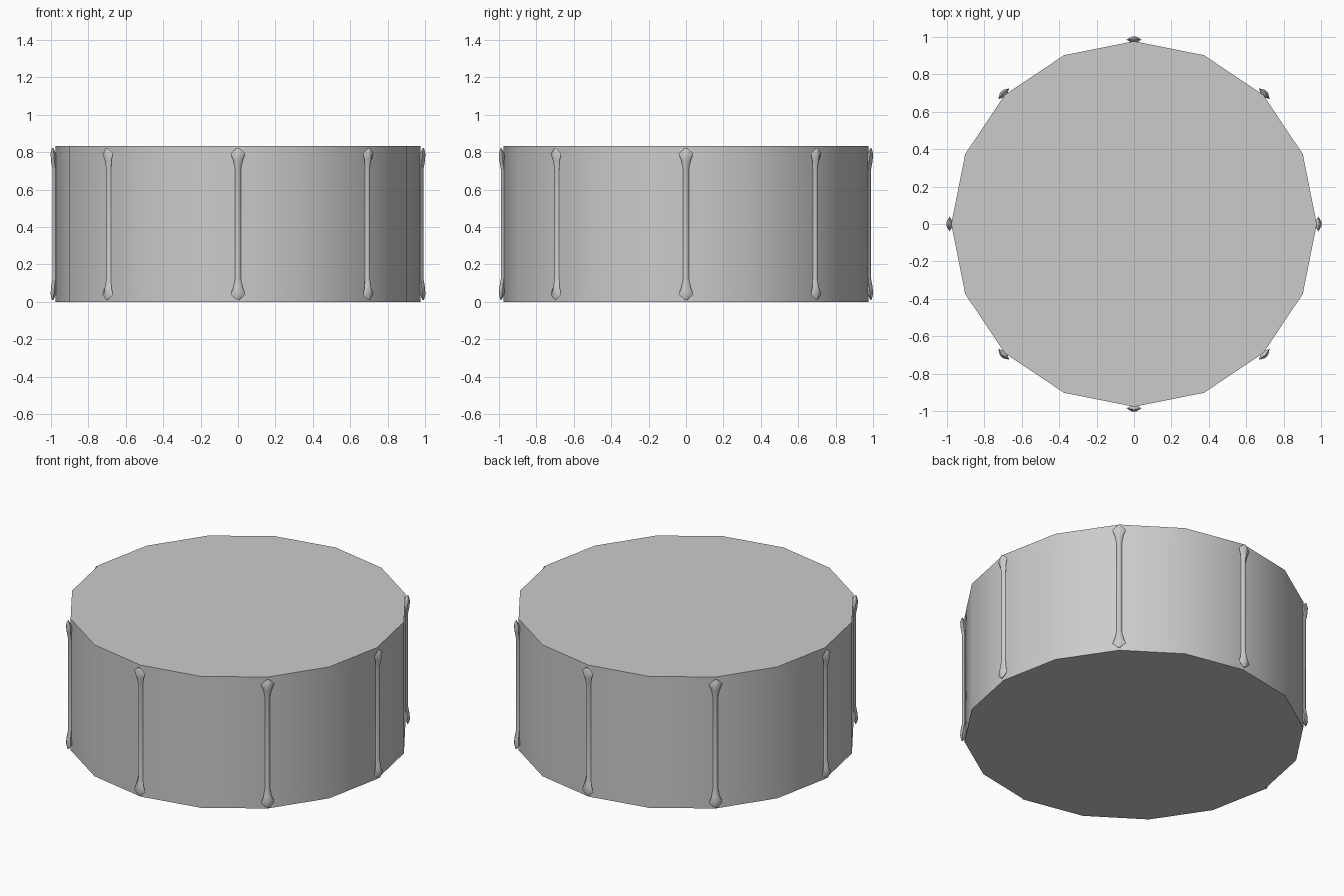
import bpy, bmesh
from math import sin, cos, pi

if "Cube" in bpy.data.objects:
    bpy.data.objects.remove(bpy.data.objects["Cube"])

SIDES, R, H = 16, 0.975, 0.832
# hoop depth varies slightly around the drum (repeats every quarter turn)
DEPTH = [0.053, 0.063, 0.076, 0.063]


def finish(bm, name, angle=40):
    bmesh.ops.recalc_face_normals(bm, faces=bm.faces)
    me = bpy.data.meshes.new(name)
    bm.to_mesh(me)
    bm.free()
    ob = bpy.data.objects.new(name, me)
    bpy.context.collection.objects.link(ob)
    bpy.ops.object.select_all(action='DESELECT')
    bpy.context.view_layer.objects.active = ob
    ob.select_set(True)
    bpy.ops.object.shade_smooth_by_angle(angle=angle * pi / 180)
    return ob


def bridge(bm, a, b):
    n = len(a)
    for i in range(n):
        bm.faces.new((a[i], a[(i + 1) % n], b[(i + 1) % n], b[i]))


def hoop_z(i):
    return H - DEPTH[i % 4]


def lower_z(i):
    return DEPTH[i % 4] + 0.003


# drum body in three bands: bottom hoop with skin, shell, top hoop with skin
def band(name, z_low, z_high, cap=None):
    bm = bmesh.new()
    rings = []
    for zf in (z_low, z_high):
        rings.append([bm.verts.new((R * cos(2 * pi * i / SIDES),
                                    R * sin(2 * pi * i / SIDES), zf(i)))
                      for i in range(SIDES)])
    bridge(bm, *rings)
    if cap is not None:
        bm.faces.new(rings[cap])
    ob = finish(bm, name)
    # an open band has no inside, so make sure its faces point outwards
    side = ob.data.polygons[0]
    if side.normal.x * side.center.x + side.normal.y * side.center.y < 0:
        ob.data.flip_normals()


band("bottom_hoop", lambda i: 0.0, lower_z, 0)
band("shell", lower_z, hoop_z)
band("top_hoop", hoop_z, lambda i: H, 1)

# tension rod half profile from the top tip: (z, half width, inner r, outer r)
TOP = [(0.822, 0.006, 0.986, 0.992),
       (0.792, 0.040, 0.972, 1.000),
       (0.755, 0.025, 0.968, 0.998),
       (0.705, 0.015, 0.964, 0.989)]
PROFILE = TOP + [(H - z, w, a, b) for z, w, a, b in reversed(TOP)]


def tension_rod(k):
    bm = bmesh.new()
    c, s = cos(k * pi / 4), sin(k * pi / 4)
    rings = []
    for z, w, r0, r1 in PROFILE:
        mid = r0 + (r1 - r0) * 0.4
        section = [(r0, -w * 0.5), (mid, -w), (r1, -w * 0.3),
                   (r1, w * 0.3), (mid, w), (r0, w * 0.5)]
        rings.append([bm.verts.new((r * c - t * s, r * s + t * c, z))
                      for r, t in section])
    for a, b in zip(rings, rings[1:]):
        bridge(bm, a, b)
    bm.faces.new(rings[0])
    bm.faces.new(rings[-1])
    finish(bm, f"tension_rod_{k + 1}", 60)


for k in range(8):
    tension_rod(k)
